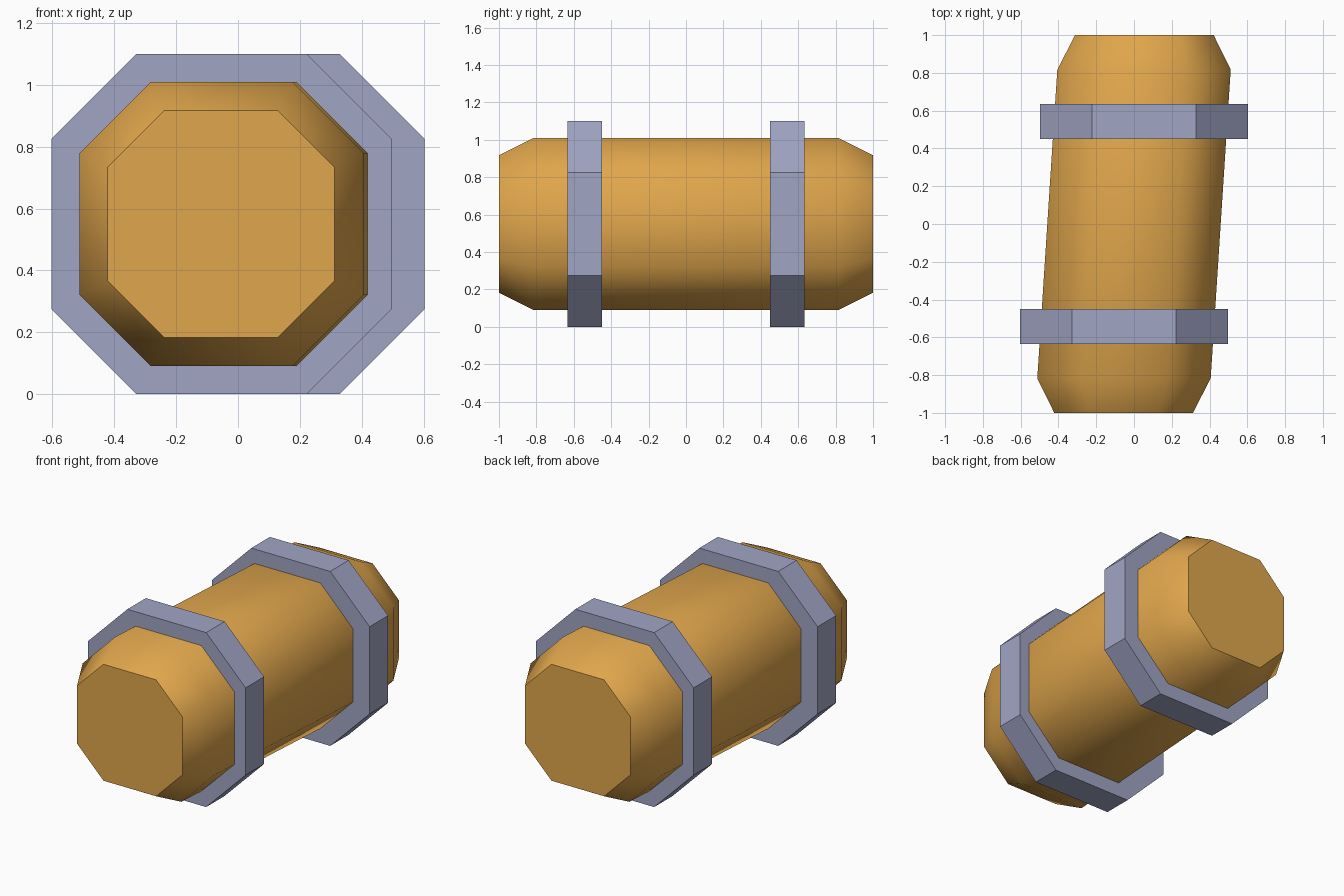
import bpy, bmesh, math

if "Cube" in bpy.data.objects:
    bpy.data.objects.remove(bpy.data.objects["Cube"])

def material(name, rgb):
    m = bpy.data.materials.new(name)
    m.diffuse_color = (*rgb, 1)
    m.use_nodes = True
    m.node_tree.nodes["Principled BSDF"].inputs["Base Color"].default_value = m.diffuse_color
    return m

gold = material("warm gold", (0.745, 0.381, 0.072))
steel = material("blue grey", (0.352, 0.376, 0.552))

CZ = 0.55      # height of the long axis
SHIFT = 0.053  # sideways offset of each end

def octagon(bm, y, cx, r):
    """Octagon ring of half width r, with flats half as wide as the whole."""
    c = r * 0.5
    pts = [(-c, r), (c, r), (r, c), (r, -c), (c, -r), (-c, -r), (-r, -c), (-r, c)]
    return [bm.verts.new((cx + x, y, CZ + z)) for x, z in pts]

def loft(name, sections, mat):
    """Closed octagonal solid through (y, centre x, half width) sections."""
    bm = bmesh.new()
    rings = [octagon(bm, *s) for s in sections]
    for a, b in zip(rings, rings[1:]):
        for i in range(8):
            j = (i + 1) % 8
            bm.faces.new((a[i], a[j], b[j], b[i]))
    bm.faces.new(rings[0])
    bm.faces.new(rings[-1])
    bmesh.ops.recalc_face_normals(bm, faces=bm.faces)
    me = bpy.data.meshes.new(name)
    bm.to_mesh(me)
    bm.free()
    me.materials.append(mat)
    ob = bpy.data.objects.new(name, me)
    bpy.context.collection.objects.link(ob)
    return ob

# skewed barrel with tapered ends
barrel = loft("barrel", [(-1, -SHIFT - 0.002, 0.367), (-0.817, -SHIFT, 0.459),
                         (0.817, SHIFT, 0.459), (1, SHIFT + 0.002, 0.367)], gold)
bpy.context.view_layer.objects.active = barrel
barrel.select_set(True)
bpy.ops.object.shade_smooth_by_angle(angle=math.radians(50))

# two straight bands around the barrel
for name, s in (("front_band", -1), ("back_band", 1)):
    loft(name, [(s * 0.45, s * SHIFT, 0.55), (s * 0.634, s * SHIFT, 0.55)], steel)
